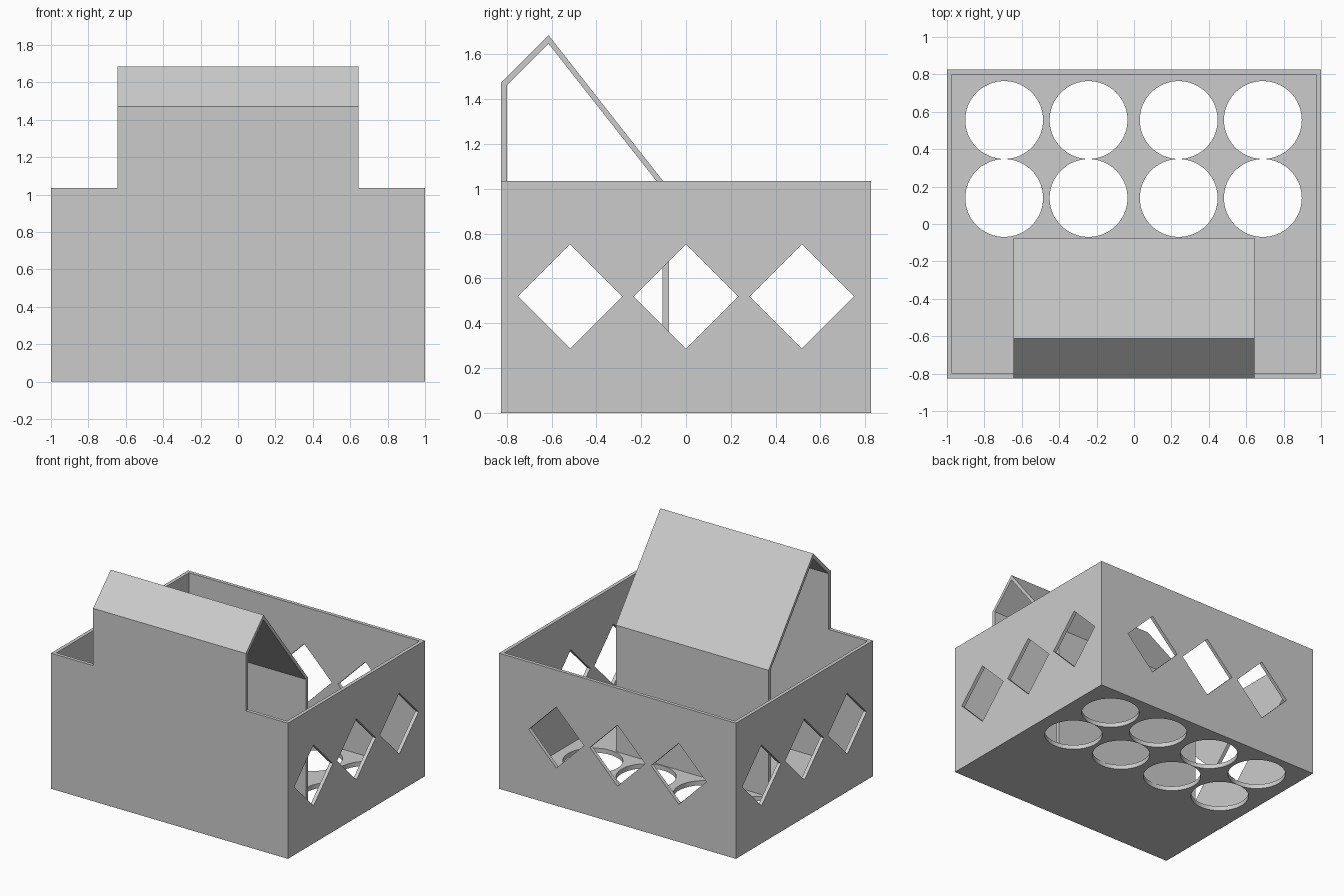
import bpy, bmesh, math

if "Cube" in bpy.data.objects:
    bpy.data.objects.remove(bpy.data.objects["Cube"])

W, D, H = 1.0, 0.826, 1.035      # half width, half depth, wall height
T, FLOOR = 0.027, 0.035          # wall and floor thickness

grey = bpy.data.materials.new("plain grey")
grey.diffuse_color = (0.6, 0.6, 0.6, 1)
grey.use_nodes = True
grey.node_tree.nodes["Principled BSDF"].inputs["Base Color"].default_value = grey.diffuse_color


def prism(name, outline, vector):
    """Extrude a closed outline of 3D points along a vector."""
    bm = bmesh.new()
    face = bm.faces.new([bm.verts.new(p) for p in outline])
    ext = bmesh.ops.extrude_face_region(bm, geom=[face])
    verts = [g for g in ext["geom"] if isinstance(g, bmesh.types.BMVert)]
    bmesh.ops.translate(bm, verts=verts, vec=vector)
    bmesh.ops.recalc_face_normals(bm, faces=bm.faces)
    mesh = bpy.data.meshes.new(name)
    bm.to_mesh(mesh)
    bm.free()
    mesh.materials.append(grey)
    obj = bpy.data.objects.new(name, mesh)
    bpy.context.collection.objects.link(obj)
    return obj


def box(name, x, y0, y1, z0, z1):
    return prism(name, [(-x, y0, z0), (x, y0, z0), (x, y1, z0), (-x, y1, z0)], (0, 0, z1 - z0))


def combine(target, tool, operation):
    """Apply a boolean with the tool, then remove the tool."""
    mod = target.modifiers.new(operation, "BOOLEAN")
    mod.operation, mod.solver, mod.object = operation, "EXACT", tool
    bpy.ops.object.select_all(action="DESELECT")
    bpy.context.view_layer.objects.active = target
    target.select_set(True)
    bpy.ops.object.modifier_apply(modifier=mod.name)
    bpy.data.objects.remove(tool)


# Open box shell
shell = box("open_box", W, -D, D, 0, H)
combine(shell, box("cavity", W - T, -D + T, D - T, FLOOR, H + 0.2), "DIFFERENCE")

# Diamond windows through both sides and the back
R, ZC = 0.233, 0.52
diamond = [(R, 0), (0, R), (-R, 0), (0, -R)]
for c in (-0.517, 0, 0.517):
    side = prism("side_cutter", [(-1.2, c + a, ZC + b) for a, b in diamond], (2.4, 0, 0))
    combine(shell, side, "DIFFERENCE")
    back = prism("back_cutter", [(c + a, 0.6, ZC + b) for a, b in diamond], (0, 0.5, 0))
    combine(shell, back, "DIFFERENCE")

# Round holes in the floor
N = 72
for x in (-0.694, -0.243, 0.239, 0.689):
    for y in (0.139, 0.556):
        ring = [(x + 0.208 * math.cos(2 * math.pi * i / N),
                 y + 0.208 * math.sin(2 * math.pi * i / N), -0.1) for i in range(N)]
        combine(shell, prism("hole_cutter", ring, (0, 0, 0.2)), "DIFFERENCE")

# Folded hood: raised front, peaked roof and inner divider in one bent sheet
profile = [(-D, 0.6), (-D, 1.472), (-0.613, 1.685), (-0.075, 1.0), (-0.075, 0.015),
           (-0.104, 0.015), (-0.104, 0.999), (-0.613, 1.647), (-D + T, 1.461), (-D + T, 0.6)]
hood = prism("hood", [(-0.645, y, z) for y, z in profile], (1.29, 0, 0))
combine(shell, hood, "UNION")

bpy.ops.object.shade_smooth_by_angle(angle=math.radians(20))
